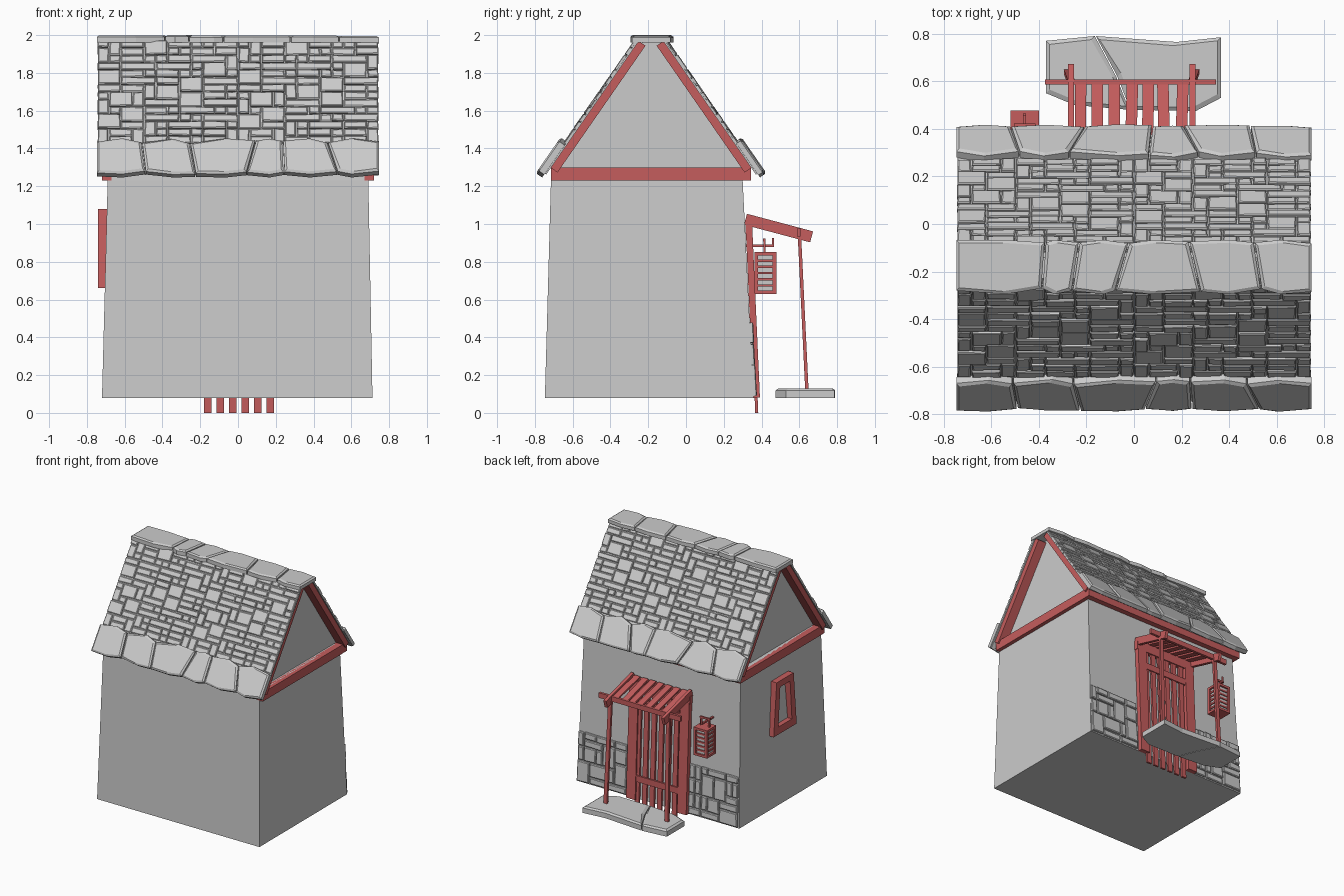
import bpy, bmesh, random
from mathutils import Vector as V

if "Cube" in bpy.data.objects:
    bpy.data.objects.remove(bpy.data.objects["Cube"])

random.seed(11)
C = -0.185                      # y of the ridge line
red = bpy.data.materials.new("red_wood")
red.diffuse_color = (0.56, 0.11, 0.11, 1)
red.use_nodes = True
red.node_tree.nodes["Principled BSDF"].inputs["Base Color"].default_value = red.diffuse_color


def finish(name, bm, mat=None):
    bmesh.ops.recalc_face_normals(bm, faces=bm.faces)
    me = bpy.data.meshes.new(name)
    bm.to_mesh(me)
    bm.free()
    ob = bpy.data.objects.new(name, me)
    if mat:
        me.materials.append(mat)
    bpy.context.collection.objects.link(ob)


def loft(bm, rings):
    rs = [[bm.verts.new(p) for p in r] for r in rings]
    n = len(rs[0])
    for a, b in zip(rs, rs[1:]):
        for i in range(n):
            j = (i + 1) % n
            bm.faces.new((a[i], a[j], b[j], b[i]))
    bm.faces.new(rs[0][::-1])
    bm.faces.new(rs[-1])


def beam(bm, a, b, w, h):
    a, b = V(a), V(b)
    d = (b - a).normalized()
    side = V((1, 0, 0)) if abs(d.z) > 0.5 else d.cross(V((0, 0, 1))).normalized()
    up = side.cross(d).normalized()
    side, up = side * w / 2, up * h / 2
    loft(bm, [[p - side - up, p + side - up, p + side + up, p - side + up] for p in (a, b)])


def beams(name, items, mat=red):
    bm = bmesh.new()
    for it in items:
        beam(bm, *it)
    finish(name, bm, mat)


def stone(bm, fr, pts, h0, h1, bev):
    """Prism with chamfered top on the plane fr = (origin, u, v, normal)."""
    o, u, v, n = fr
    cx = sum(p[0] for p in pts) / len(pts)
    cy = sum(p[1] for p in pts) / len(pts)
    cl = lambda t: max(-bev, min(bev, t))
    ring = lambda q, h: [o + u * x + v * y + n * h for x, y in q]
    top = [(x + cl(cx - x), y + cl(cy - y)) for x, y in pts]
    loft(bm, [ring(pts, h0), ring(pts, h1 - bev * 0.7), ring(top, h1)])


def pattern(cols, rows, sizes):
    """Random rectangular blocks filling a grid."""
    used, out = set(), []
    for r in range(rows):
        for c in range(cols):
            if (c, r) in used:
                continue
            for w, h in random.sample(sizes, len(sizes)) + [(1, 1)]:
                cells = {(c + i, r + j) for i in range(w) for j in range(h)}
                if c + w <= cols and r + h <= rows and not cells & used:
                    used |= cells
                    out.append((c, r, w, h))
                    break
    return out


def lay(bm, fr, blocks, u0, v0, cw, ch, hgt, gap, bev):
    j = lambda: random.uniform(-gap, gap) * 0.8
    for c, r, w, h in blocks:
        a, b = u0 + c * cw + gap, u0 + (c + w) * cw - gap
        e, f = v0 + r * ch + gap, v0 + (r + h) * ch - gap
        pts = [(a + j(), e + j()), (b + j(), e + j()), (b + j(), f + j()), (a + j(), f + j())]
        stone(bm, fr, pts, -0.002, hgt * random.uniform(0.65, 1.1), bev)


def big_row(bm, fr, cuts, v0, v1, h0, h1, wave):
    """Row of long irregular cap stones with slanted joints."""
    sl = [0] + [random.uniform(-.04, .04) for _ in cuts[1:-1]] + [0]
    ed = [(random.uniform(0.3, 1) * wave, random.uniform(0, .6) * wave) for _ in cuts]
    for i in range(len(cuts) - 1):
        a, b, g = cuts[i], cuts[i + 1], 0.003
        m = (a + b) / 2 + random.uniform(-.03, .03)
        pts = [(a + g - sl[i], v0 + ed[i][0]), (m, v0), (b - g - sl[i + 1], v0 + ed[i + 1][0]),
               (b - g + sl[i + 1], v1 - ed[i + 1][1]), (m, v1), (a + g + sl[i], v1 - ed[i][1])]
        stone(bm, fr, pts, h0, h1 + random.uniform(-.004, .004), 0.012)


# Walls: tapered block
bm = bmesh.new()
box = lambda x0, x1, y0, y1, z: [(x0, y0, z), (x1, y0, z), (x1, y1, z), (x0, y1, z)]
loft(bm, [box(-.72, .712, -.747, .357, .08), box(-.69, .69, -.715, .30, 1.23),
          box(-.69, .69, -.71, .30, 1.3)])
finish("walls", bm)

# Gable block set back under the roof
bm = bmesh.new()
loft(bm, [[(x, C - .505, 1.295), (x, C + .505, 1.295), (x, C + .045, 1.965), (x, C - .045, 1.965)]
          for x in (-.66, .66)])
finish("gable", bm)

# Wall plate beams and gable rafters
items = []
for s in (-1, 1):
    items.append(((-.72, C + s * .49, 1.265), (.72, C + s * .49, 1.265), .075, .07))
    items.append(((s * .695, C - .53, 1.265), (s * .695, C + .53, 1.265), .05, .07))
beams("wall_plate", items)
beams("rafters", [((s * .69, C + t * .516, 1.287), (s * .69, C + t * .05, 1.958), .085, .05)
                  for s in (-1, 1) for t in (-1, 1)])

# Roof slopes: deck, shingles and eave stones
X = V((1, 0, 0))
blocks = pattern(12, 14, [(2, 1), (2, 1), (1, 1), (1, 1), (3, 1), (2, 2), (1, 2)])
for s, side in ((-1, "front"), (1, "back")):
    fr = (V((0, C + s * .068, 1.97)), X, V((0, s * .57, -.821)), V((0, s * .821, .57)))
    bm = bmesh.new()
    stone(bm, fr, [(-.742, 0), (.742, 0), (.742, .86), (-.742, .86)], -.004, .005, .001)
    finish(side + "_roof_deck", bm)
    bm = bmesh.new()
    for u0 in (-.745, 0):
        lay(bm, fr, blocks, u0, .005, .0621, .0475, .018, .003, .005)
    finish(side + "_shingles", bm)
    bm = bmesh.new()
    big_row(bm, fr, [-.75, -.5, -.24, .07, .24, .5, .75], .655, .885, .005, .043, .035)
    finish(side + "_eave_stones", bm)

# Ridge cap stones
bm = bmesh.new()
flat = (V((0, 0, 0)), X, V((0, 1, 0)), V((0, 0, 1)))
big_row(bm, flat, [-.75, -.38, -.245, -.05, .255, .52, .75], C - .11, C + .118, 1.96, 1.996, .025)
finish("ridge_stones", bm)

# Stone facing either side of the door
fr = (V((0, .353, .085)), X, V((0, -.048, 1)), V((0, 1, .048)))
for u0, side in ((-.71, "left"), (.27, "right")):
    bm = bmesh.new()
    blk = pattern(8, 7, [(2, 1), (3, 2), (2, 2), (1, 2), (2, 3), (3, 1)])
    lay(bm, fr, blk, u0, 0, .0545, .0565, .022, .004, .006)
    finish(side + "_wall_stones", bm)

# Door: frame, slats, rails
yd = lambda z: .374 - .045 * (z - .08)
beams("door_frame", [((x, yd(.08), .08), (x, yd(1), 1.0), .08, .035) for x in (-.235, .215)]
      + [((-.28, yd(1), .98), (.26, yd(1), .98), .035, .06)])
beams("door_slats", [((-.16 + i * .066, yd(0) - .003, 0), (-.16 + i * .066, yd(.96), .96), .04, .016)
                     for i in range(6)])
beams("door_rails", [((-.2, yd(z) + .008, z), (.18, yd(z) + .008, z), .015, .05) for z in (.25, .83)])

# Porch: posts, side beams, cross bars, roof slats
xs = [(-.28, -.265), (.26, .245)]
beams("porch_posts", [((a, .64, .12), (b, .60, .95), .03, .018) for a, b in xs])
beams("porch_side_beams", [((b, .315, 1.025), (b, .665, .932), .025, .06) for a, b in xs])
beams("porch_cross_bars", [((-.375, .597, .955), (.345, .597, .955), .02, .04),
                           ((-.27, .335, 1.02), (.25, .335, 1.02), .02, .03)])
beams("porch_slats", [((x, .325, 1.036), (x + random.uniform(-.008, .008), .605, .963), .048, .014)
                      for x in [-.225 + i * .0705 for i in range(7)]])

# Doorstep: two pieces split by a slanted crack
bm = bmesh.new()
stone(bm, flat, [(-.37, .55), (-.25, .50), (-.02, .48), (-.075, .62), (-.165, .79), (-.37, .77)],
      .08, .13, .015)
stone(bm, flat, [(-.015, .48), (.26, .475), (.365, .53), (.365, .785), (.18, .765), (-.16, .79),
                 (-.07, .62)], .08, .13, .015)
finish("doorstep", bm)

# Window frame on the left wall, narrower at the top
bm = bmesh.new()
yw, zs = -.19, (.66, .72, 1.03, 1.08)
half = lambda z: .145 - .09 * (z - .66)
out = [(yw - half(zs[0]), zs[0]), (yw + half(zs[0]), zs[0]), (yw + half(zs[3]), zs[3]), (yw - half(zs[3]), zs[3])]
inn = [(yw - half(zs[1]) + .055, zs[1]), (yw + half(zs[1]) - .055, zs[1]),
       (yw + half(zs[2]) - .05, zs[2]), (yw - half(zs[2]) + .05, zs[2])]
for i in range(4):
    j = (i + 1) % 4
    loft(bm, [[(x, *p) for p in (out[i], out[j], inn[j], inn[i])] for x in (-.69, -.742)])
finish("window_frame", bm, red)

# Lantern: core, cage, hook
lx, ly = -.46, .42
beams("lantern_core", [((lx, ly, .64), (lx, ly, .84), .09, .088)], None)
cage = [((lx, ly, z), (lx, ly, z + .018), .12, .116) for z in (.63, .834)]
cage += [((lx + a * .05, ly + b * .048, .63), (lx + a * .05, ly + b * .048, .85), .02, .02)
         for a in (-1, 1) for b in (-1, 1)]
cage += [((lx, ly, .668 + i * .033), (lx, ly, .681 + i * .033), .106, .102) for i in range(5)]
beams("lantern_cage", cage)
beams("lantern_hook", [((lx + d, ly - .005, .85), (lx + d, ly - .005, .92), .012, .012) for d in (-.035, .035)]
      + [((lx - .045, ly - .005, .915), (lx + .045, ly - .005, .915), .014, .014),
         ((lx, .31, .885), (lx, .465, .885), .014, .012),
         ((lx, .46, .88), (lx, .46, .925), .012, .01)])
